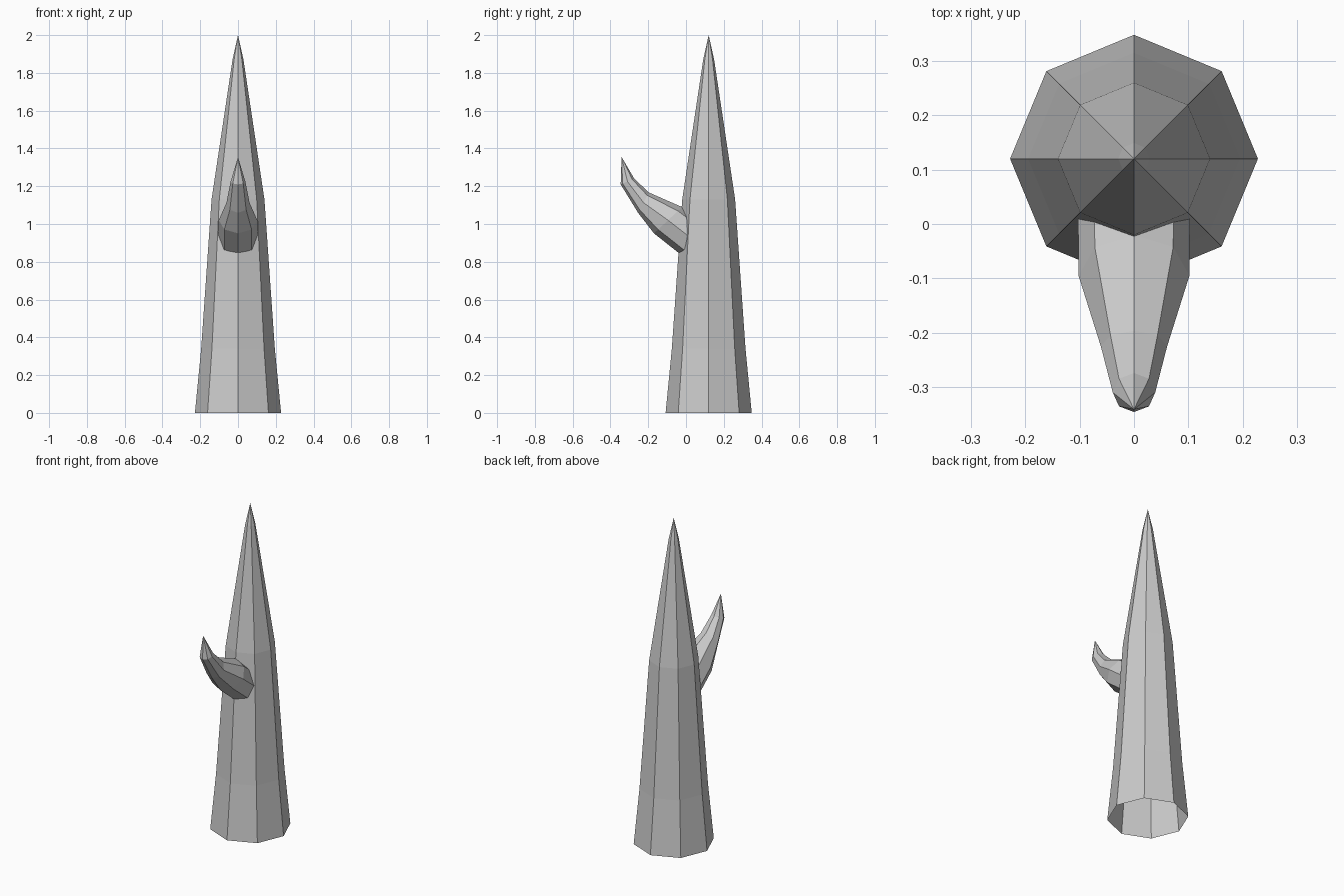
import bpy, bmesh, math
from mathutils import Vector

if "Cube" in bpy.data.objects:
    bpy.data.objects.remove(bpy.data.objects["Cube"])

SIDES = 8

def tapered_spike(name, rings, tip):
    """Open-bottomed spike. Each ring: (centre y, centre z, radius, tilt).
    Tilt leans the ring around the x axis (0 = horizontal)."""
    bm = bmesh.new()
    loops = []
    for y, z, r, tilt in rings:
        loop = []
        for i in range(SIDES):
            a = 2 * math.pi * i / SIDES
            u = r * math.sin(a)
            loop.append(bm.verts.new((r * math.cos(a),
                                      y + u * math.cos(tilt),
                                      z + u * math.sin(tilt))))
        loops.append(loop)
    for low, high in zip(loops, loops[1:]):
        for i in range(SIDES):
            j = (i + 1) % SIDES
            bm.faces.new((low[i], low[j], high[j], high[i]))
    top = bm.verts.new(Vector(tip))
    for i in range(SIDES):
        bm.faces.new((loops[-1][i], loops[-1][(i + 1) % SIDES], top))
    mesh = bpy.data.meshes.new(name)
    bm.to_mesh(mesh)
    bm.free()
    obj = bpy.data.objects.new(name, mesh)
    bpy.context.collection.objects.link(obj)
    return obj

# Main upright spike
CY = 0.12
tapered_spike("main_spike",
              [(CY, 0.0, 0.228, 0), (CY, 0.34, 0.195, 0),
               (CY, 1.13, 0.14, 0), (CY, 1.87, 0.029, 0)],
              (0, CY, 2.0))

# Side thorn curving forward and up, rooted inside the main spike
tapered_spike("side_thorn",
              [(0.04, 0.915, 0.103, math.radians(45)),
               (-0.095, 1.02, 0.102, math.radians(43)),
               (-0.225, 1.113, 0.061, math.radians(62)),
               (-0.310, 1.225, 0.039, math.radians(23))],
              (0, -0.341, 1.355))
